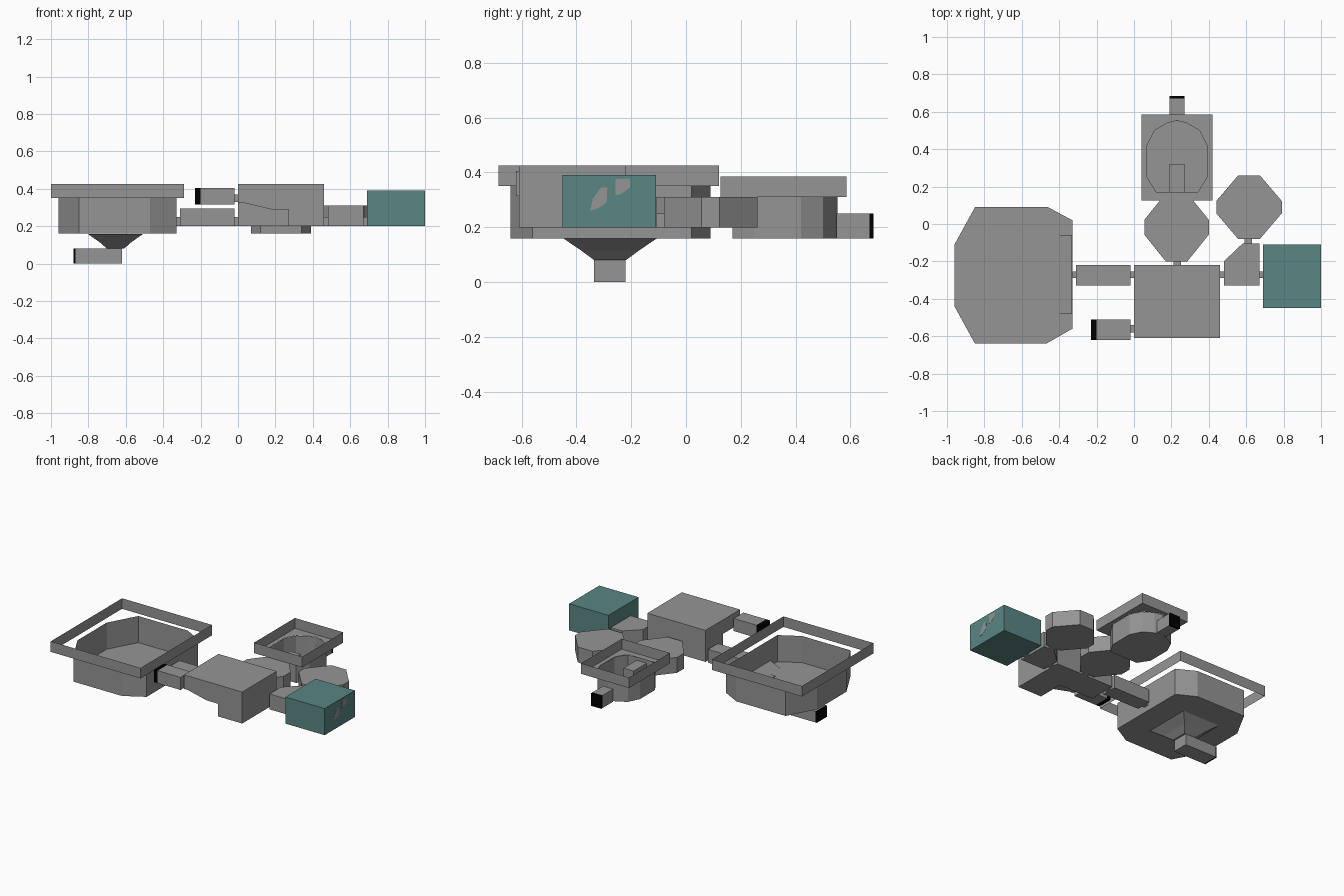
import bpy, bmesh
from mathutils import Vector

cube = bpy.data.objects.get("Cube")
if cube:
    bpy.data.objects.remove(cube, do_unlink=True)


def material(name, rgb):
    m = bpy.data.materials.new(name)
    m.use_nodes = True
    m.diffuse_color = (*rgb, 1)
    m.node_tree.nodes["Principled BSDF"].inputs["Base Color"].default_value = (*rgb, 1)
    return m


GREY = material("concrete grey", (0.30, 0.30, 0.30))
TEAL = material("teal", (0.10, 0.24, 0.23))
BLACK = material("black", (0.0, 0.0, 0.0))

AXES = {"x": lambda a, b, h: (h, a, b),
        "y": lambda a, b, h: (a, h, b),
        "z": lambda a, b, h: (a, b, h)}


def loft(name, rings, mat=GREY, bottom=True, top=True):
    """Skin a stack of equal-sized rings of points, optionally capped."""
    bm = bmesh.new()
    loops = [[bm.verts.new(p) for p in ring] for ring in rings]
    for lo, hi in zip(loops, loops[1:]):
        n = len(lo)
        for i in range(n):
            j = (i + 1) % n
            bm.faces.new((lo[i], lo[j], hi[j], hi[i]))
    if bottom:
        bm.faces.new(loops[0][::-1])
    if top:
        bm.faces.new(loops[-1])
    bmesh.ops.recalc_face_normals(bm, faces=bm.faces)
    mesh = bpy.data.meshes.new(name)
    bm.to_mesh(mesh)
    bm.free()
    mesh.materials.append(mat)
    ob = bpy.data.objects.new(name, mesh)
    bpy.context.collection.objects.link(ob)
    return ob


def prism(name, outline, lo, hi, axis="z", **kw):
    place = AXES[axis]
    return loft(name, [[place(a, b, h) for a, b in outline] for h in (lo, hi)], **kw)


def rect(x0, x1, y0, y1):
    return [(x0, y0), (x1, y0), (x1, y1), (x0, y1)]


def box(name, x, y, z, **kw):
    return prism(name, rect(*x, *y), *z, **kw)


def octagon(x0, x1, y0, y1, cut_x, cut_y):
    return [(x0 + cut_x, y0), (x1 - cut_x, y0), (x1, y0 + cut_y), (x1, y1 - cut_y),
            (x1 - cut_x, y1), (x0 + cut_x, y1), (x0, y1 - cut_y), (x0, y0 + cut_y)]


# Large open basin with floating rim frame
large = [(-.85, -.64), (-.47, -.64), (-.33, -.56), (-.33, .02),
         (-.46, .09), (-.85, .09), (-.96, -.11), (-.96, -.44)]
prism("large_basin", large, .16, .35, top=False)
box("large_rim_frame", (-1, -.29), (-.685, .12), (.35, .425), bottom=False, top=False)
prism("large_basin_ramp", [(-.41, .162), (-.332, .162), (-.332, .2)], -.48, -.06, axis="y")
box("large_basin_sill", (-.45, -.41), (-.37, -.18), (.161, .165))

# Funnel and drain below the large basin
funnel = [(.148, .17, .159), (.085, .105, .115), (.045, .058, .08)]
loft("funnel", [[(-.655 + x, -.277 + y, z) for x, y in rect(-w, w, -d, d)]
                for w, d, z in funnel])
box("drain_pipe", (-.87, -.62), (-.335, -.22), (0, .08))
box("drain_end", (-.88, -.87), (-.335, -.22), (0, .08), mat=BLACK)

# Small open basin with ledge, rim frame, inlet and outlet
half = [(.11, .17), (.16, .25), (.16, .42), (.12, .5), (.05, .54)]
small = [(.23 + x, y) for x, y in half] + [(.23, .553)] + \
        [(.23 - x, y) for x, y in reversed(half)]
prism("small_basin", small, .16, .31, top=False)
frame = rect(.04, .42, .125, .585)
prism("small_rim_frame", frame, .31, .385, bottom=False, top=False)


def ledge(name, outer, inner, z):
    bm = bmesh.new()
    edges = []
    for ring in (outer, inner):
        vs = [bm.verts.new((x, y, z)) for x, y in ring]
        edges += [bm.edges.new((vs[i - 1], vs[i])) for i in range(len(vs))]
    bmesh.ops.triangle_fill(bm, use_beauty=True, edges=edges, normal=Vector((0, 0, 1)))
    mesh = bpy.data.meshes.new(name)
    bm.to_mesh(mesh)
    bm.free()
    mesh.materials.append(GREY)
    bpy.context.collection.objects.link(bpy.data.objects.new(name, mesh))


ledge("small_basin_ledge", frame, small, .311)
box("small_basin_inlet", (.19, .27), (.172, .32), (.162, .29))
box("outlet_pipe", (.19, .27), (.55, .67), (.16, .25))
box("outlet_end", (.19, .27), (.67, .685), (.16, .25), mat=BLACK)

# Main block: full-height rear, front part with a stepped underside
box("main_block_rear", (0, .46), (-.42, -.22), (.2, .425))
prism("main_block_front", [(0, .325), (.03, .325), (.18, .29), (.27, .29), (.27, .2),
                           (.46, .2), (.46, .425), (0, .425)], -.61, -.42, axis="y")

# Octagonal chambers and chamfered chamber
prism("centre_chamber", octagon(.055, .4, -.2, .165, .115, .143), .2, .31)
prism("right_chamber", octagon(.44, .79, -.08, .26, .117, .137), .2, .31)
prism("chamfered_chamber", [(.48, -.33), (.67, -.33), (.67, -.105), (.58, -.105),
                            (.48, -.2)], .2, .31)

# Teal block with two worn patches on its end
box("teal_block", (.69, 1), (-.45, -.11), (.2, .39), mat=TEAL)
prism("worn_patch_low", [(-.35, .26), (-.32, .27), (-.29, .29), (-.287, .345),
                         (-.31, .345), (-.34, .305)], .998, 1.001, axis="x")
prism("worn_patch_high", [(-.258, .317), (-.24, .32), (-.204, .345), (-.204, .378),
                          (-.258, .375)], .998, 1.001, axis="x")

# Channels
box("basin_channel", (-.31, -.02), (-.33, -.22), (.2, .295))
box("inlet_pipe", (-.2, -.02), (-.62, -.51), (.315, .405))
box("inlet_end", (-.23, -.2), (-.62, -.51), (.315, .405), mat=BLACK)

# Short connectors between parts
for label, x, y, z in [
        ("basin", (-.33, -.31), (-.29, -.255), (.2, .25)),
        ("channel", (-.02, 0), (-.29, -.255), (.2, .25)),
        ("inlet", (-.02, 0), (-.58, -.54), (.33, .37)),
        ("block", (.46, .48), (-.29, -.255), (.2, .25)),
        ("teal", (.67, .69), (-.29, -.255), (.2, .25)),
        ("centre", (.21, .25), (-.22, -.2), (.2, .25)),
        ("right", (.59, .63), (-.105, -.08), (.2, .25))]:
    box(label + "_connector", x, y, z)
